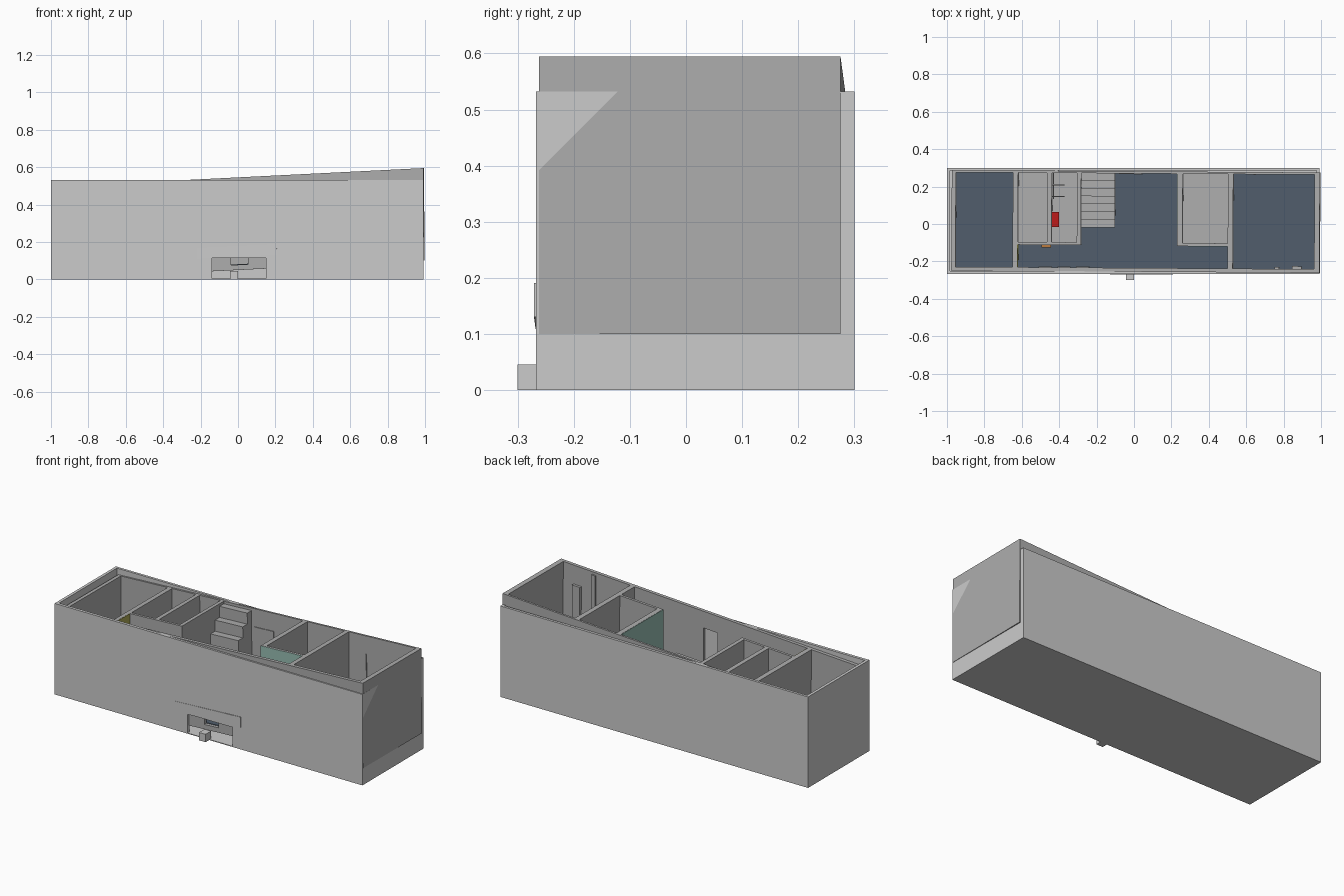
import bpy, bmesh
from mathutils import Matrix, Vector

if "Cube" in bpy.data.objects:
    bpy.data.objects.remove(bpy.data.objects["Cube"])

# The inner house leans and turns slightly inside its straight outer shell
LEAN = Matrix(((1, .0067, -.0067, 0), (-.0067, 1, 0, 0), (.05, 0, 1, 0), (0, 0, 0, 1)))
STRAIGHT = Matrix.Identity(4)


def material(name, rgb):
    m = bpy.data.materials.new(name)
    m.diffuse_color = (*rgb, 1)
    m.use_nodes = True
    m.node_tree.nodes["Principled BSDF"].inputs["Base Color"].default_value = m.diffuse_color
    return m


dark_grey = material("dark_grey", (.42, .42, .42))
blue = material("carpet_blue", (.08, .11, .15))
green = material("paint_green", (.31, .51, .45))
olive = material("paint_olive", (.42, .4, .1))
orange = material("orange", (.5, .2, .05))
red = material("red", (.5, .01, .01))


def make(name, bm, mat=None, frame=LEAN):
    bm.transform(frame)
    bmesh.ops.recalc_face_normals(bm, faces=bm.faces)
    me = bpy.data.meshes.new(name)
    bm.to_mesh(me)
    bm.free()
    ob = bpy.data.objects.new(name, me)
    bpy.context.collection.objects.link(ob)
    if mat:
        me.materials.append(mat)
    return ob


def box(name, x, y, z, mat=dark_grey, frame=LEAN):
    bm = bmesh.new()
    bmesh.ops.create_cube(bm, size=1)
    for v in bm.verts:
        v.co = Vector([a[0] if c < 0 else a[1] for a, c in zip((x, y, z), v.co)])
    return make(name, bm, mat, frame)


def carve(ob, x, y, z, frame=LEAN):
    cutter = box("cutter", x, y, z, None, frame)
    cutter.hide_render = True
    mod = ob.modifiers.new("cut", 'BOOLEAN')
    mod.operation, mod.solver, mod.object = 'DIFFERENCE', 'EXACT', cutter
    bpy.context.view_layer.objects.active = ob
    bpy.ops.object.modifier_apply(modifier=mod.name)
    bpy.data.objects.remove(cutter)


# Outer shell: open tray with an entrance notch in the front
shell = box("outer_shell", (-1, .992), (-.267, .30), (0, .532), None, STRAIGHT)
carve(shell, (-.983, .975), (-.25, .285), (.004, .7), STRAIGHT)
carve(shell, (-.14, .15), (-.4, -.2), (.004, .115), STRAIGHT)
box("entrance_step", (-.042, 0), (-.30, -.25), (0, .046), None, STRAIGHT)
box("entrance_lintel", (-.22, .21), (-.2695, -.25), (.12, .18), None)

# Inner house: rooms carved out of one block
F, T = .078, .7
house = box("inner_house", (-.972, .996), (-.255, .282), (.05, .545))
rooms = {
    "left_room": ((-.95, -.645), (-.235, .27), True),
    "corridor": ((-.62, .505), (-.235, -.115), True),
    "hall": ((-.28, .235), (-.125, .27), True),
    "small_room_a": ((-.617, -.462), (-.1, .27), False),
    "small_room_b": ((-.437, -.302), (-.1, .27), False),
    "small_room_c": ((.263, .505), (-.1, .27), False),
    "right_room": ((.533, .968), (-.235, .27), True),
}
for name, (x, y, carpet) in rooms.items():
    carve(house, x, y, (F, T))
    if carpet:
        y0 = -.115 if name == "hall" else y[0]
        box(name + "_carpet", x, (y0, y[1]), (F - .002, F + .003), blue)

# Door openings in the front wall
carve(house, (-.036, .056), (-.3, -.22), (F, .447))
carve(house, (.85, .9), (-.3, -.22), (F, .435))

# Staircase: stepped profile extruded sideways
n, y0, y1, z1 = 7, -.02, .272, .53
profile = [(y0, F)]
for i in range(n):
    z = F + (z1 - F) * (i + 1) / n
    profile += [(y0 + (y1 - y0) * i / n, z), (y0 + (y1 - y0) * (i + 1) / n, z)]
profile.append((y1, F))
bm = bmesh.new()
face = bm.faces.new([bm.verts.new((-.281, y, z)) for y, z in profile])
ext = bmesh.ops.extrude_face_region(bm, geom=[face])
bmesh.ops.translate(bm, vec=(.181, 0, 0),
                    verts=[g for g in ext["geom"] if isinstance(g, bmesh.types.BMVert)])
make("staircase", bm, dark_grey)

# Painted wall panels
box("green_side_panel", (.233, .236), (-.116, .27), (F, .544), green)
box("green_front_panel", (.233, .505), (-.117, -.114), (F, .544), green)
box("olive_end_panel", (-.621, -.617), (-.235, -.115), (F, .544), olive)

# Fittings
box("orange_cabinet", (-.49, -.44), (-.128, -.113), (.25, .4), orange)
box("red_basin", (-.438, -.4), (-.02, .062), (.2, .28), red)
for i, y in enumerate((.145, .207)):
    box(f"stall_divider_{i}", (-.438, -.372), (y - .003, y + .003), (.16, .36))
box("stall_rail", (-.433, -.428), (.13, .27), (.2, .23))
box("back_door", (-.08, .045), (.266, .272), (F, .44))
box("right_room_slit", (.64, .648), (.265, .272), (F, .44))
box("right_room_post", (.755, .78), (-.237, -.226), (F, .53))
for i, x in enumerate((-.27, -.37, -.47)):
    box(f"corridor_frame_{i}", (x - .035, x + .035), (-.237, -.23), (.37, .42))
